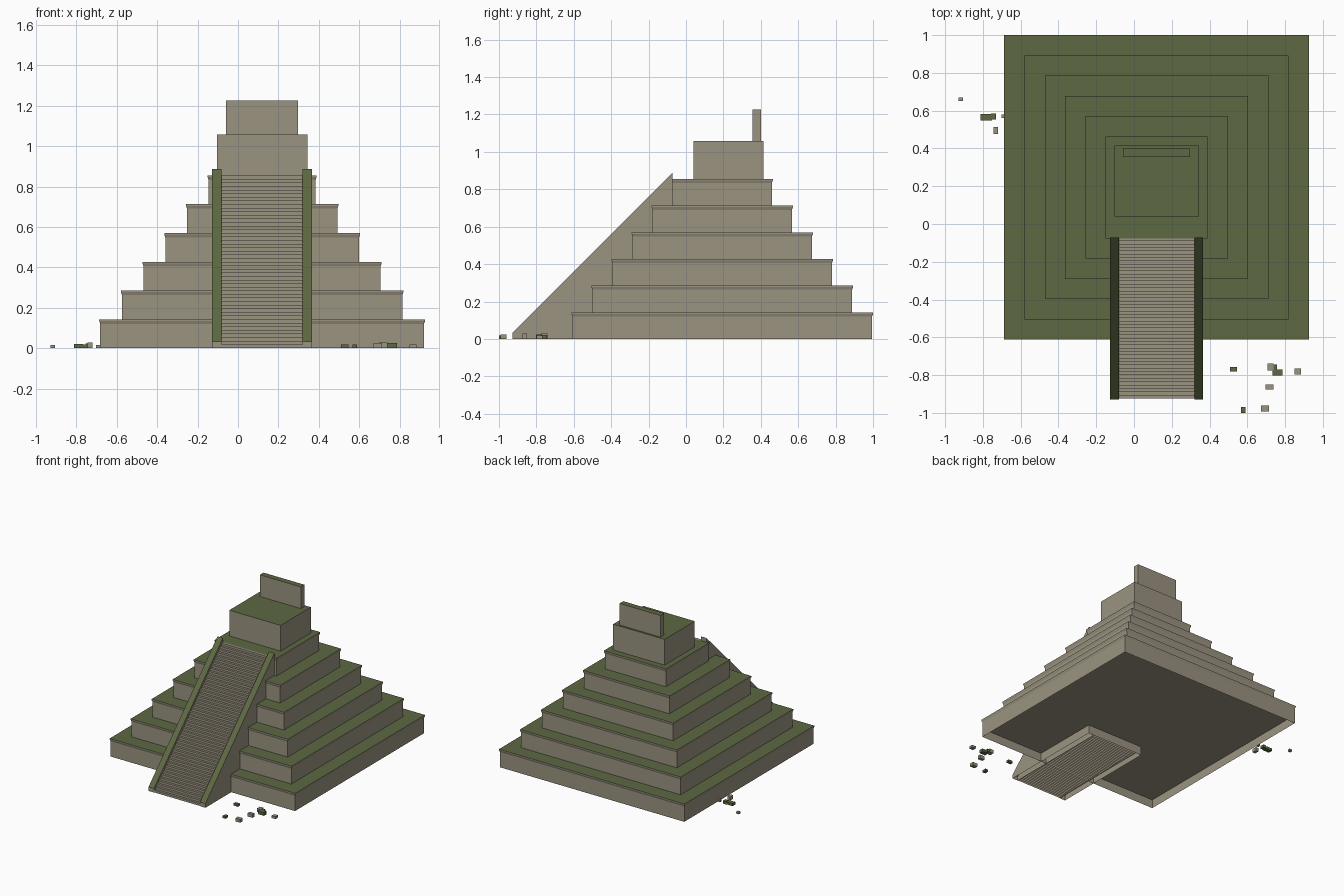
import bpy
import bmesh

cube = bpy.data.objects.get("Cube")
if cube:
    bpy.data.objects.remove(cube, do_unlink=True)


def material(name, rgb):
    m = bpy.data.materials.new(name)
    m.use_nodes = True
    m.diffuse_color = (*rgb, 1)
    m.node_tree.nodes["Principled BSDF"].inputs["Base Color"].default_value = (*rgb, 1)
    return m


STONE = material("weathered_stone", (0.33, 0.295, 0.22))
MOSS = material("moss_green", (0.11, 0.14, 0.055))


def finish(name, bm, mossy=True, mats=(STONE, MOSS)):
    """Store the mesh; upward faces take the moss colour."""
    bm.normal_update()
    for f in bm.faces:
        f.material_index = int(mossy and f.normal.z > 0.5)
    me = bpy.data.meshes.new(name)
    bm.to_mesh(me)
    bm.free()
    for m in mats:
        me.materials.append(m)
    ob = bpy.data.objects.new(name, me)
    bpy.context.collection.objects.link(ob)


def add_box(bm, x0, x1, y0, y1, z0, z1, open_bottom=False):
    verts = bmesh.ops.create_cube(bm, size=1)["verts"]
    bottom = [f for f in verts[0].link_faces[:] + verts[-1].link_faces[:]
              if all(v.co.z < 0 for v in f.verts)]
    for v in verts:
        v.co.x = x1 if v.co.x > 0 else x0
        v.co.y = y1 if v.co.y > 0 else y0
        v.co.z = z1 if v.co.z > 0 else z0
    if open_bottom:
        bmesh.ops.delete(bm, geom=list(set(bottom)), context='FACES_ONLY')


def box(name, *dims, **kw):
    bm = bmesh.new()
    add_box(bm, *dims)
    finish(name, bm, **kw)


def square_ring(bm, h, z):
    return [bm.verts.new((CX + sx * h, CY + sy * h, z))
            for sx, sy in ((-1, -1), (1, -1), (1, 1), (-1, 1))]


# Stepped tiers: square shells, slightly flared under the top edge
CX, CY = 0.1195, 0.194
TIER_H = 0.1425
for i in range(6):
    half, z0 = 0.8065 - 0.1073 * i, TIER_H * i
    z1 = z0 + TIER_H
    bm = bmesh.new()
    rings = [square_ring(bm, half - inset, z) for inset, z in
             ((0.005, z0), (0.005, z1 - 0.022), (0, z1 - 0.008), (0, z1))]
    for a, b in zip(rings, rings[1:]):
        for k in range(4):
            n = (k + 1) % 4
            bm.faces.new((a[k], a[n], b[n], b[k]))
    bm.faces.new(rings[-1])
    finish(f"tier_{i + 1}", bm)

# Recessed stone underside of the lowest tier
bm = bmesh.new()
bm.faces.new(square_ring(bm, 0.8015, 0.068)[::-1])
finish("underside", bm)

# Temple block and roof comb
TOP = TIER_H * 6
box("temple", CX - 0.2235, CX + 0.2235, 0.04, 0.415, TOP, 1.057)
box("roof_comb", CX - 0.178, CX + 0.178, 0.355, 0.4, 1.057, 1.227)

# Staircase: narrow blocks rising to the top tier
Y0, Y1, STEPS = -0.925, -0.072, 48
run = (Y1 - Y0) / STEPS
bm = bmesh.new()
for i in range(STEPS):
    add_box(bm, CX - 0.2, CX + 0.2, Y0 + run * i, Y0 + run * (i + 1),
            0, TOP * (i + 1) / STEPS, open_bottom=True)
finish("stair_steps", bm, mossy=False)

# Sloped balustrades on both sides of the stair
for name, x0, x1 in (("balustrade_right", CX - 0.247, CX - 0.2),
                     ("balustrade_left", CX + 0.2, CX + 0.247)):
    bm = bmesh.new()
    profile = ((Y0 - 0.003, 0), (Y1, 0), (Y1, 0.888), (Y0 - 0.003, 0.033))
    a = [bm.verts.new((x0, y, z)) for y, z in profile]
    b = [bm.verts.new((x1, y, z)) for y, z in profile]
    bm.faces.new(a[::-1])
    bm.faces.new(b)
    for k in (1, 2, 3):  # back, slope, front; underside stays open
        n = (k + 1) % 4
        bm.faces.new((a[k], a[n], b[n], b[k]))
    finish(name, bm)

# Fallen rubble: x, y, width, depth, height, mossy
rubble = (
    (-0.917, 0.66, 0.022, 0.02, 0.016, 0), (-0.79, 0.565, 0.046, 0.035, 0.02, 1),
    (-0.767, 0.565, 0.03, 0.035, 0.018, 1), (-0.743, 0.57, 0.026, 0.032, 0.022, 1),
    (-0.732, 0.495, 0.024, 0.037, 0.028, 0), (-0.692, 0.57, 0.02, 0.018, 0.016, 0),
    (0.528, -0.77, 0.037, 0.024, 0.018, 1), (0.723, -0.757, 0.032, 0.035, 0.028, 0),
    (0.745, -0.758, 0.026, 0.03, 0.022, 1), (0.76, -0.785, 0.052, 0.032, 0.025, 1),
    (0.867, -0.782, 0.034, 0.032, 0.018, 0), (0.718, -0.863, 0.042, 0.024, 0.028, 0),
    (0.578, -0.984, 0.024, 0.031, 0.018, 1), (0.693, -0.977, 0.042, 0.032, 0.025, 0),
)
for i, (x, y, w, d, h, green) in enumerate(rubble):
    box(f"rubble_{i + 1}", x - w / 2, x + w / 2, y - d / 2, y + d / 2, 0, h,
        mossy=False, mats=(MOSS if green else STONE,))
